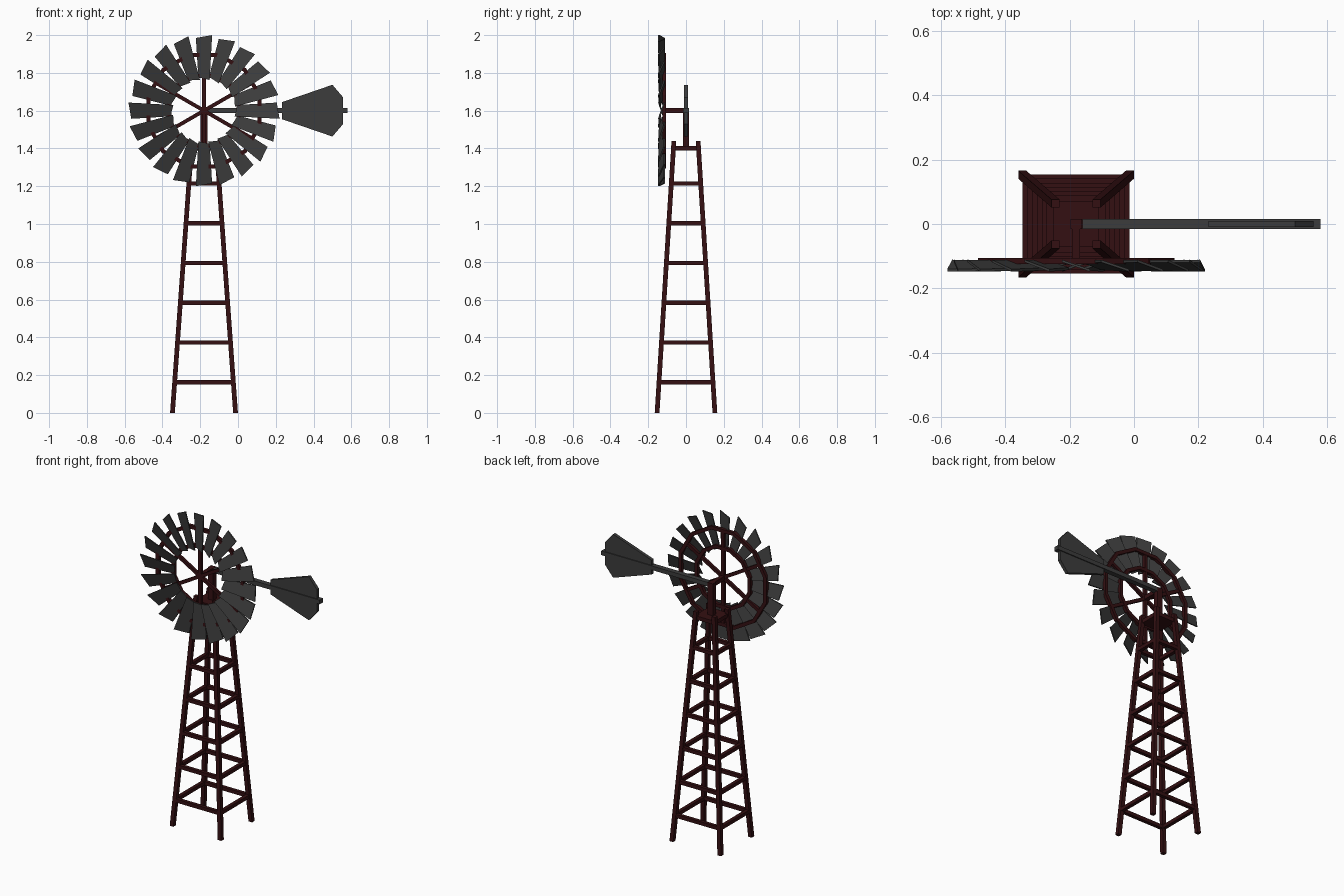
import bpy, bmesh, math
from mathutils import Vector, Matrix

if "Cube" in bpy.data.objects:
    bpy.data.objects.remove(bpy.data.objects["Cube"])


def material(name, rgb):
    m = bpy.data.materials.new(name)
    m.diffuse_color = (*rgb, 1)
    m.use_nodes = True
    m.node_tree.nodes["Principled BSDF"].inputs["Base Color"].default_value = m.diffuse_color
    return m


RED = material("dark red paint", (0.034, 0.005, 0.006))
GREY = material("dark grey metal", (0.045, 0.045, 0.045))
CX, HUB_Z = -0.18, 1.6


def finish(name, bm, mat):
    bmesh.ops.recalc_face_normals(bm, faces=bm.faces)
    me = bpy.data.meshes.new(name)
    bm.to_mesh(me)
    bm.free()
    me.materials.append(mat)
    ob = bpy.data.objects.new(name, me)
    bpy.context.collection.objects.link(ob)
    return ob


def loft(bm, a, b):
    """Closed prism between two matching loops of points."""
    va = [bm.verts.new(p) for p in a]
    vb = [bm.verts.new(p) for p in b]
    n = len(va)
    bm.faces.new(va)
    bm.faces.new(vb[::-1])
    for i in range(n):
        j = (i + 1) % n
        bm.faces.new((va[i], vb[i], vb[j], va[j]))


def box(bm, lo, hi):
    def loop(z):
        return [(lo[0], lo[1], z), (hi[0], lo[1], z), (hi[0], hi[1], z), (lo[0], hi[1], z)]
    loft(bm, loop(lo[2]), loop(hi[2]))


# Tower: tapering legs
LEG_TOP, T = 1.44, 0.0125


def half(z):
    t = z / LEG_TOP
    return 0.167 + (0.064 - 0.167) * t, 0.153 + (0.064 - 0.153) * t


def square(x, y, z, t):
    return [(x - t, y - t, z), (x + t, y - t, z), (x + t, y + t, z), (x - t, y + t, z)]


bm = bmesh.new()
for sx in (-1, 1):
    for sy in (-1, 1):
        ends = []
        for z in (0, LEG_TOP):
            hx, hy = half(z)
            ends.append(square(CX + sx * hx, sy * hy, z, T))
        loft(bm, *ends)
finish("tower_legs", bm, RED)

# Tower: horizontal rungs on all four sides
bm = bmesh.new()
r = 0.011
for i in range(6):
    z = 0.162 + 0.2105 * i
    hx, hy = half(z)
    for s in (-1, 1):
        box(bm, (CX - hx, s * hy - r, z - r), (CX + hx, s * hy + r, z + r))
        box(bm, (CX + s * hx - r, -hy, z - r), (CX + s * hx + r, hy, z + r))
finish("tower_rungs", bm, RED)

# Top platform, mast and wheel shaft
bm = bmesh.new()
box(bm, (CX - 0.07, -0.07, 1.388), (CX + 0.07, 0.07, 1.412))
finish("platform", bm, RED)
bm = bmesh.new()
box(bm, (CX - 0.018, -0.016, 1.39), (CX + 0.018, 0.016, 1.613))
finish("mast", bm, RED)
bm = bmesh.new()
box(bm, (CX - 0.013, -0.125, HUB_Z - 0.013), (CX + 0.013, 0, HUB_Z + 0.013))
finish("wheel_shaft", bm, RED)


def place(p, angle):
    """Rotate a point about the wheel axis and move it to the hub."""
    return Matrix.Rotation(angle, 3, 'Y') @ Vector(p) + Vector((CX, 0, HUB_Z))


# Wheel: six spokes
bm = bmesh.new()
for k in range(6):
    def ring_at(rad):
        return [place((x, y, rad), k * math.pi / 3)
                for x, y in ((-.01, -.125), (.01, -.125), (.01, -.107), (-.01, -.107))]
    loft(bm, ring_at(0), ring_at(0.30))
finish("wheel_spokes", bm, RED)

# Wheel: two twelve-sided rims
for name, rad in (("outer_rim", 0.305), ("inner_rim", 0.19)):
    bm = bmesh.new()
    rows = []
    for k in range(12):
        a = (k + 0.5) * math.pi / 6
        rows.append([bm.verts.new(place((0, y, rad + d), a))
                     for y, d in ((-.125, -.011), (-.125, .011), (-.105, .011), (-.105, -.011))])
    for k in range(12):
        p, q = rows[k], rows[(k + 1) % 12]
        for i in range(4):
            j = (i + 1) % 4
            bm.faces.new((p[i], q[i], q[j], p[j]))
    finish(name, bm, RED)

# Wheel: twenty pitched blades
bm = bmesh.new()
outline = [(-.030, -.119, .178), (.030, -.139, .162), (.043, -.144, .40), (-.043, -.115, .385)]
for k in range(20):
    a = k * math.pi / 10
    loft(bm, [place((x, y - .004, z), a) for x, y, z in outline],
         [place((x, y + .004, z), a) for x, y, z in outline])
finish("wheel_blades", bm, GREY)

# Tail boom and vane
bm = bmesh.new()
box(bm, (-0.16, -0.016, HUB_Z - 0.013), (0.58, 0.016, HUB_Z + 0.013))
finish("tail_boom", bm, GREY)
bm = bmesh.new()
top = [(0.232, 0.045), (0.50, 0.137), (0.557, 0.07)]
shape = top + [(x, -z) for x, z in reversed(top)]
loft(bm, [(x, -0.01, HUB_Z + z) for x, z in shape], [(x, 0.01, HUB_Z + z) for x, z in shape])
finish("tail_vane", bm, GREY)
